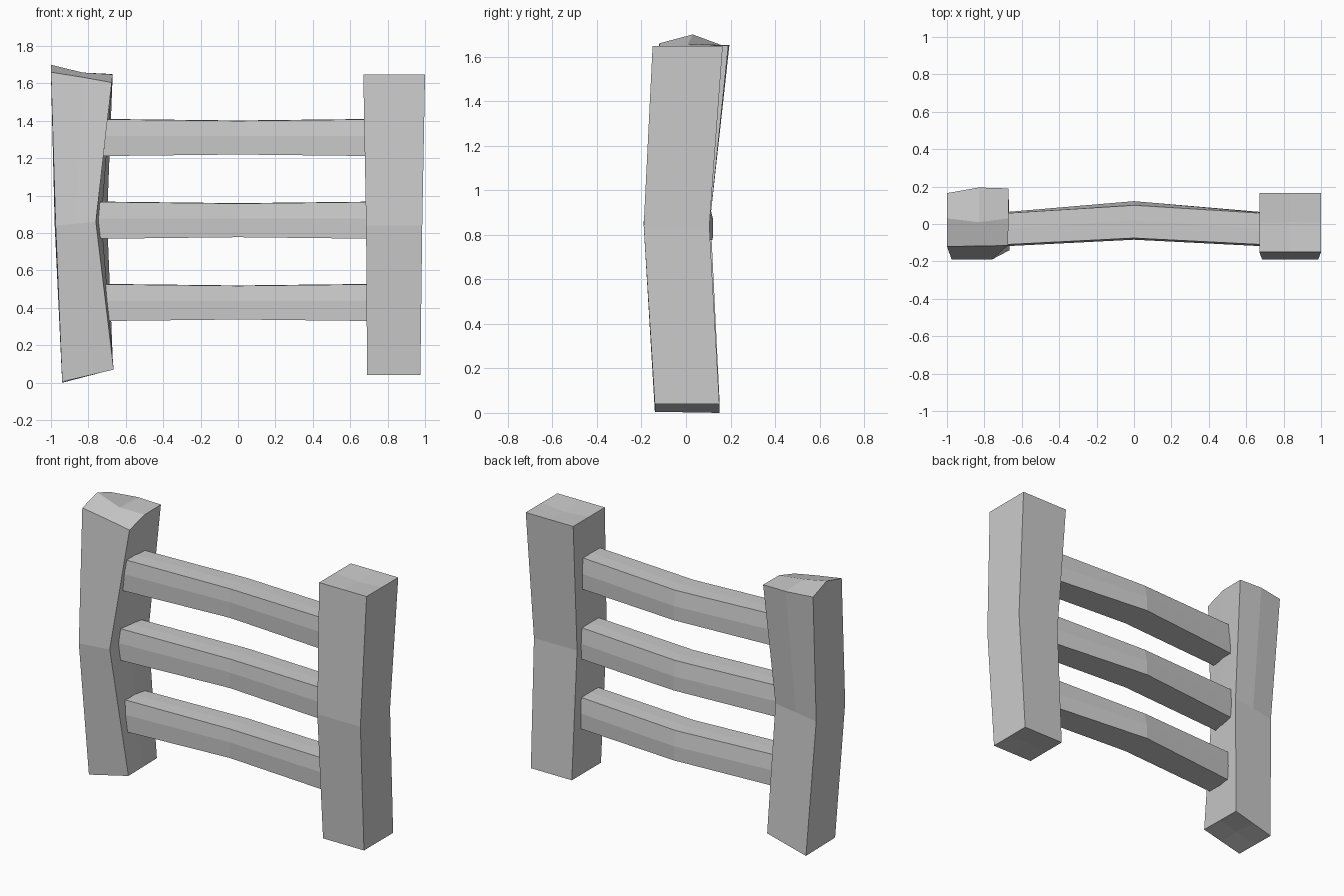
import bpy

if "Cube" in bpy.data.objects:
    bpy.data.objects.remove(bpy.data.objects["Cube"])


def make_object(name, verts, faces):
    mesh = bpy.data.meshes.new(name)
    mesh.from_pydata(verts, [], faces)
    mesh.update()
    obj = bpy.data.objects.new(name, mesh)
    bpy.context.collection.objects.link(obj)
    return obj


def ring_from_corners(corners):
    """Four corners (front-left, front-right, back-right, back-left) plus edge midpoints."""
    ring = []
    for i, a in enumerate(corners):
        b = corners[(i + 1) % 4]
        ring += [a, tuple((p + q) / 2 for p, q in zip(a, b))]
    return ring


def box_ring(x0, x1, y0, y1, z):
    return ring_from_corners([(x0, y0, z), (x1, y0, z), (x1, y1, z), (x0, y1, z)])


def loft(name, rings, start_centre, end_centre):
    """Skin 8-point rings and close each end with four quads round a centre point."""
    verts = [v for ring in rings for v in ring]
    faces = []
    for r in range(len(rings) - 1):
        for i in range(8):
            j = (i + 1) % 8
            faces.append((r * 8 + i, r * 8 + j, r * 8 + 8 + j, r * 8 + 8 + i))
    last, c0, c1 = 8 * (len(rings) - 1), len(verts), len(verts) + 1
    verts += [start_centre, end_centre]
    for k in (0, 2, 4, 6):
        prev, nxt = (k - 1) % 8, k + 1
        faces.append((c0, nxt, k, prev))
        faces.append((c1, last + prev, last + k, last + nxt))
    return make_object(name, verts, faces)


# Right post: leaning square timber, pinched and bowed at mid height
loft("right_post", [
    box_ring(0.69, 0.975, -0.14, 0.15, 0.04),
    box_ring(0.685, 0.985, -0.19, 0.105, 0.84),
    box_ring(0.67, 1.0, -0.15, 0.165, 1.648),
], (0.83, 0.0, 0.05), (0.835, 0.01, 1.635))

# Left post: notched on its inner front edge, with slanted ends
loft("left_post", [
    ring_from_corners([(-0.94, -0.14, 0.005), (-0.665, -0.14, 0.07),
                       (-0.67, 0.15, 0.07), (-0.94, 0.15, 0.0)]),
    ring_from_corners([(-0.975, -0.19, 0.84), (-0.76, -0.19, 0.86),
                       (-0.70, 0.11, 0.88), (-0.98, 0.105, 0.84)]),
    [(-1.0, -0.12, 1.66), (-0.83, -0.118, 1.633), (-0.675, -0.115, 1.605),
     (-0.67, 0.03, 1.648), (-0.67, 0.19, 1.65), (-0.83, 0.195, 1.652),
     (-1.0, 0.165, 1.65), (-1.0, 0.03, 1.70)],
], (-0.80, 0.0, 0.045), (-0.83, 0.01, 1.658))


# Rails: three bars bowed back at the centre, with slightly bulged sides
def rail_ring(x, y0, y1, z, half, lean):
    ym = (y0 + y1) / 2
    return [(x, y0, z - half), (x, ym, z - half), (x, y1, z - half),
            (x, y1 + 0.002, z), (x, y1 - lean, z + half),
            (x, ym, z + half + 0.002), (x, y0 + 0.005, z + half),
            (x, y0 - 0.004, z + 0.01)]


for name, z in (("lower_rail", 0.428), ("middle_rail", 0.868), ("upper_rail", 1.31)):
    rings = [rail_ring(-0.79, -0.12, 0.053, z, 0.099, 0.002),
             rail_ring(0.0, -0.08, 0.12, z, 0.09, 0.02),
             rail_ring(0.79, -0.12, 0.053, z, 0.099, 0.002)]
    # The rail rings turn so that their faces point outward along x
    loft(name, rings, (-0.79, -0.03, z), (0.79, -0.03, z))
